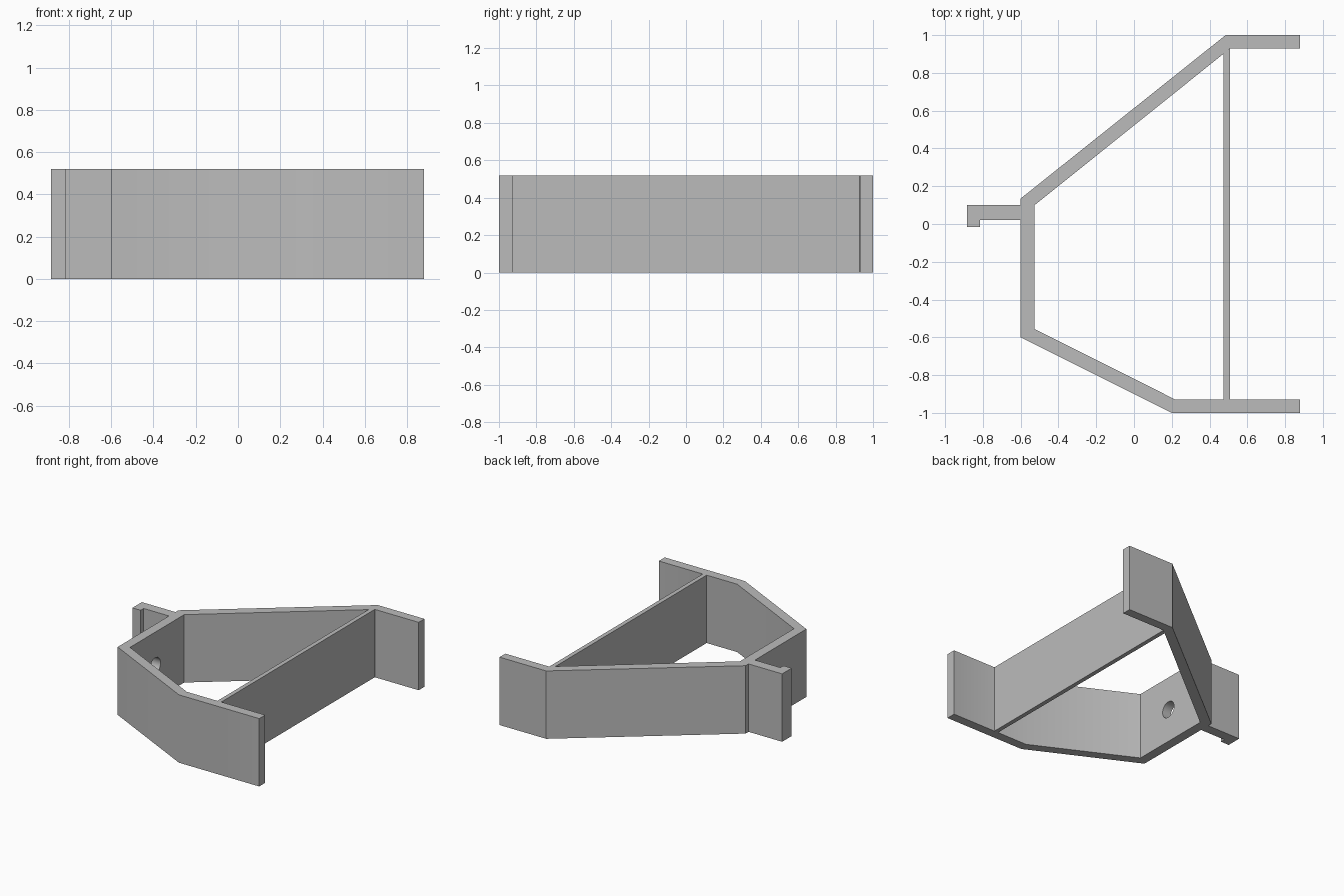
import bpy, bmesh, math
from mathutils import Vector

HEIGHT = 0.52

if "Cube" in bpy.data.objects:
    bpy.data.objects.remove(bpy.data.objects["Cube"], do_unlink=True)

grey = bpy.data.materials.new("plain grey")
grey.use_nodes = True
grey.diffuse_color = (0.5, 0.5, 0.5, 1)
grey.node_tree.nodes["Principled BSDF"].inputs["Base Color"].default_value = (0.5, 0.5, 0.5, 1)


def extrude_profile(name, points):
    """Raise a closed plan outline to the full height."""
    bm = bmesh.new()
    base = bm.faces.new([bm.verts.new((x, y, 0)) for x, y in points])
    raised = bmesh.ops.extrude_face_region(bm, geom=[base])["geom"]
    bmesh.ops.translate(bm, vec=Vector((0, 0, HEIGHT)),
                        verts=[v for v in raised if isinstance(v, bmesh.types.BMVert)])
    bmesh.ops.recalc_face_normals(bm, faces=bm.faces)
    mesh = bpy.data.meshes.new(name)
    bm.to_mesh(mesh)
    bm.free()
    mesh.materials.append(grey)
    obj = bpy.data.objects.new(name, mesh)
    bpy.context.collection.objects.link(obj)
    return obj


def activate(obj):
    bpy.ops.object.select_all(action="DESELECT")
    obj.select_set(True)
    bpy.context.view_layer.objects.active = obj


# Bent strip: back arm, long slope, hooked tab, end wall, short slope, front arm
outer = [(0.88, 1), (0.485, 1), (-0.6, 0.135), (-0.6, 0.1), (-0.885, 0.1),
         (-0.885, -0.015), (-0.815, -0.015), (-0.815, 0.022), (-0.6, 0.022),
         (-0.6, -0.6), (0.2, -1), (0.88, -1)]
inner = [(0.88, -0.928), (0.216, -0.928), (-0.526, -0.556), (-0.526, 0.1),
         (0.51, 0.93), (0.88, 0.93)]
frame = extrude_profile("bracket_frame", outer + inner)

# Screw hole through the end wall
bpy.ops.mesh.primitive_cylinder_add(vertices=32, radius=0.063, depth=0.3,
                                    location=(-0.56, -0.25, HEIGHT / 2),
                                    rotation=(0, math.pi / 2, 0))
cutter = bpy.context.object
cutter.name = "hole_cutter"
cutter.hide_render = True
cutter.data.materials.append(grey)
cut = frame.modifiers.new("hole", "BOOLEAN")
cut.operation = "DIFFERENCE"
cut.solver = "EXACT"
cut.object = cutter
activate(frame)
bpy.ops.object.modifier_apply(modifier=cut.name)
bpy.data.objects.remove(cutter, do_unlink=True)
activate(frame)
bpy.ops.object.shade_smooth_by_angle(angle=math.radians(30))

# Thin cross wall joining the two arms
extrude_profile("cross_wall", [(0.475, -0.928), (0.508, -0.928),
                               (0.508, 0.928), (0.475, 0.902)])
